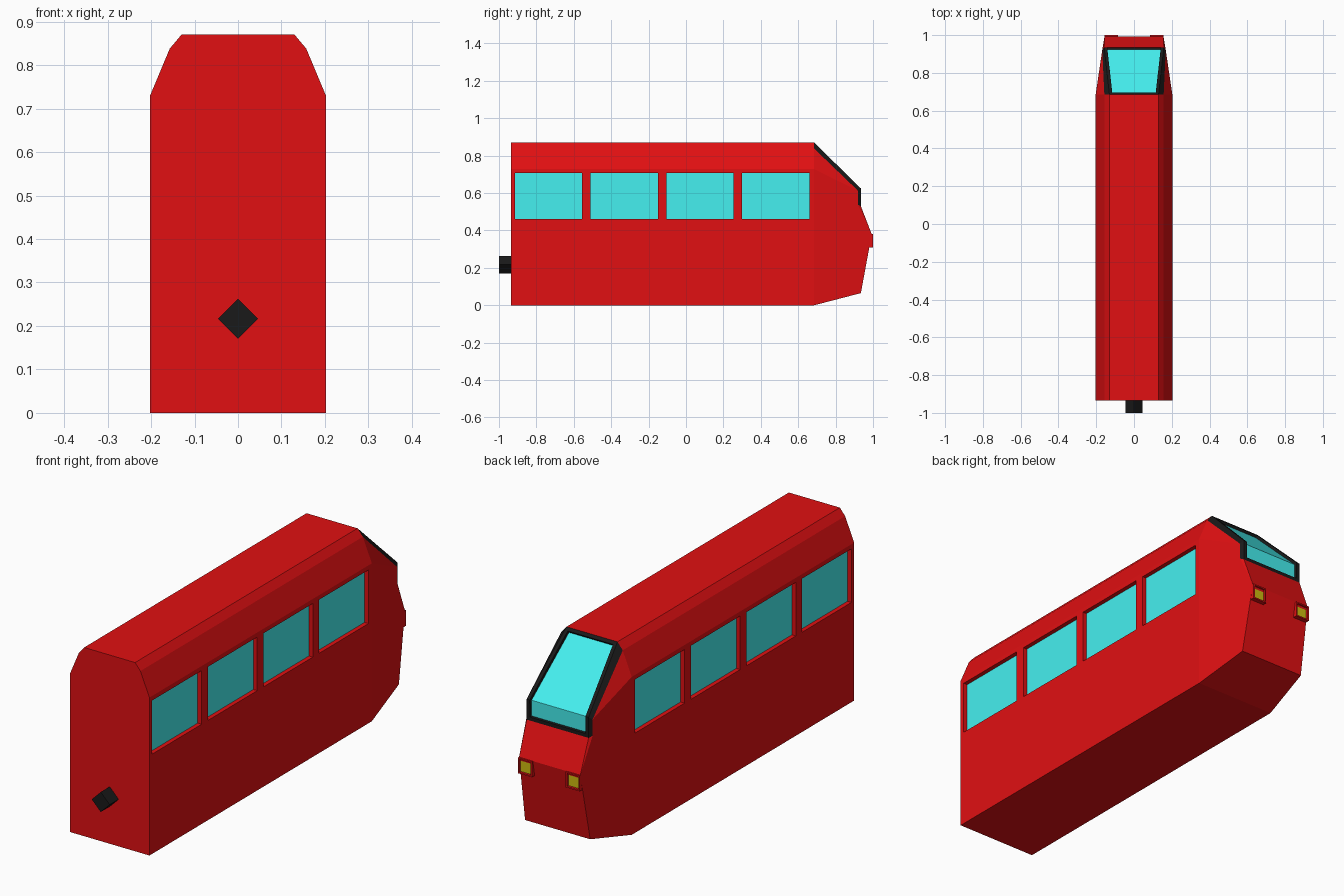
import bpy, bmesh, math
from mathutils import Matrix

if "Cube" in bpy.data.objects:
    bpy.data.objects.remove(bpy.data.objects["Cube"])


def material(name, rgb):
    m = bpy.data.materials.new(name)
    m.diffuse_color = (*rgb, 1)
    m.use_nodes = True
    m.node_tree.nodes["Principled BSDF"].inputs["Base Color"].default_value = m.diffuse_color
    return m


RED = material("red_paint", (0.75, 0.005, 0.006))
BLACK = material("black_trim", (0.01, 0.01, 0.01))
GLASS = material("cyan_glass", (0.06, 0.87, 0.87))
YELLOW = material("yellow_lamp", (0.62, 0.5, 0.005))


def finish(bm, name, mats):
    bmesh.ops.recalc_face_normals(bm, faces=bm.faces)
    me = bpy.data.meshes.new(name)
    bm.to_mesh(me)
    bm.free()
    for m in mats:
        me.materials.append(m)
    ob = bpy.data.objects.new(name, me)
    bpy.context.collection.objects.link(ob)
    return ob


def add_box(bm, lo, hi):
    size = [h - l for l, h in zip(lo, hi)]
    mid = [(h + l) / 2 for l, h in zip(lo, hi)]
    mat = Matrix.Translation(mid) @ Matrix.Diagonal((*size, 1))
    return bmesh.ops.create_cube(bm, size=1, matrix=mat)["verts"]


# Body shell: right-hand points, mirrored to the left
section = {"A": (0.203, 0), "B": (0.203, 0.728), "C": (0.157, 0.838), "D": (0.13, 0.87)}
points = {}
for k, (x, z) in section.items():
    points[k + "r"] = (x, -0.935, z)
    points[k + "0"] = (x, 0.685, z)
points.update({
    "C1": (0.168, 0.92, 0.612), "D1": (0.158, 0.935, 0.625),   # windscreen bend
    "C2": (0.168, 0.92, 0.537), "D2": (0.158, 0.935, 0.53),    # windscreen foot
    "M": (0.156, 0.993, 0.38), "L": (0.166, 0.935, 0.065),     # nose tip, chin
})
bm = bmesh.new()
V = {}
for k, (x, y, z) in points.items():
    V[k, 1] = bm.verts.new((x, y, z))
    V[k, -1] = bm.verts.new((-x, y, z))

# Faces repeated on both sides (material 1 is the black windscreen surround)
side_faces = [("Ar A0 B0 Br", 0), ("Br B0 C0 Cr", 0), ("Cr C0 D0 Dr", 0),
              ("A0 L M C2 C1 B0", 0), ("B0 C1 C0", 0), ("M D2 C2", 0),
              ("C0 C1 D1 D0", 1), ("C1 C2 D2 D1", 1)]
for s in (1, -1):
    for names, mi in side_faces:
        bm.faces.new([V[n, s] for n in names.split()]).material_index = mi

# Faces spanning the width
screen = []
for a, b, mi in (("Ar", "A0", 0), ("Dr", "D0", 0), ("A0", "L", 0), ("L", "M", 0),
                 ("M", "D2", 0), ("D0", "D1", 1), ("D1", "D2", 1)):
    f = bm.faces.new([V[a, 1], V[b, 1], V[b, -1], V[a, -1]])
    f.material_index = mi
    if mi:
        screen.append(f)
bm.faces.new([V[k, 1] for k in ("Ar", "Br", "Cr", "Dr")]
             + [V[k, -1] for k in ("Dr", "Cr", "Br", "Ar")])
bmesh.ops.recalc_face_normals(bm, faces=bm.faces)

# Windscreen glass set into its frame
bmesh.ops.inset_region(bm, faces=screen, thickness=0.016, use_even_offset=True)
rim = bmesh.ops.inset_region(bm, faces=screen, thickness=0.001, depth=-0.012,
                             use_even_offset=True)["faces"]
for f in rim:
    f.material_index = 1
for f in screen:
    f.material_index = 2
body = finish(bm, "carriage_body", [RED, BLACK, GLASS])

# Side window recesses and panes
cut, panes = bmesh.new(), bmesh.new()
for s in (1, -1):
    for y in (-0.915, -0.51, -0.105, 0.3):
        for target, inner, outer in ((cut, 0.181, 0.25), (panes, 0.17, 0.183)):
            xs = sorted((s * inner, s * outer))
            add_box(target, (xs[0], y, 0.46), (xs[1], y + 0.36, 0.707))
cutter = finish(cut, "window_cutter", [RED])
cutter.hide_render = True
finish(panes, "side_windows", [GLASS])
mod = body.modifiers.new("window_recesses", 'BOOLEAN')
mod.operation = 'DIFFERENCE'
mod.solver = 'EXACT'
mod.object = cutter
bpy.context.view_layer.objects.active = body
bpy.ops.object.modifier_apply(modifier=mod.name)
bpy.data.objects.remove(cutter)

# Headlights: small housings with a sunken lamp
bm = bmesh.new()
for s in (1, -1):
    xs = sorted((s * 0.086, s * 0.157))
    verts = add_box(bm, (xs[0], 0.95, 0.308), (xs[1], 1.0, 0.38))
    front = next(f for f in {f for v in verts for f in v.link_faces} if f.normal.y > 0.9)
    bmesh.ops.inset_region(bm, faces=[front], thickness=0.009)
    bmesh.ops.inset_region(bm, faces=[front], thickness=0.0005, depth=-0.01)
    front.material_index = 1
finish(bm, "headlights", [RED, YELLOW])

# Coupler: square bar turned on its corner
bm = bmesh.new()
verts = add_box(bm, (-0.0325, -1.0, -0.0325), (0.0325, -0.92, 0.0325))
bmesh.ops.rotate(bm, verts=verts, matrix=Matrix.Rotation(math.radians(45), 3, 'Y'))
bmesh.ops.translate(bm, verts=verts, vec=(0, 0, 0.217))
finish(bm, "coupler", [BLACK])
